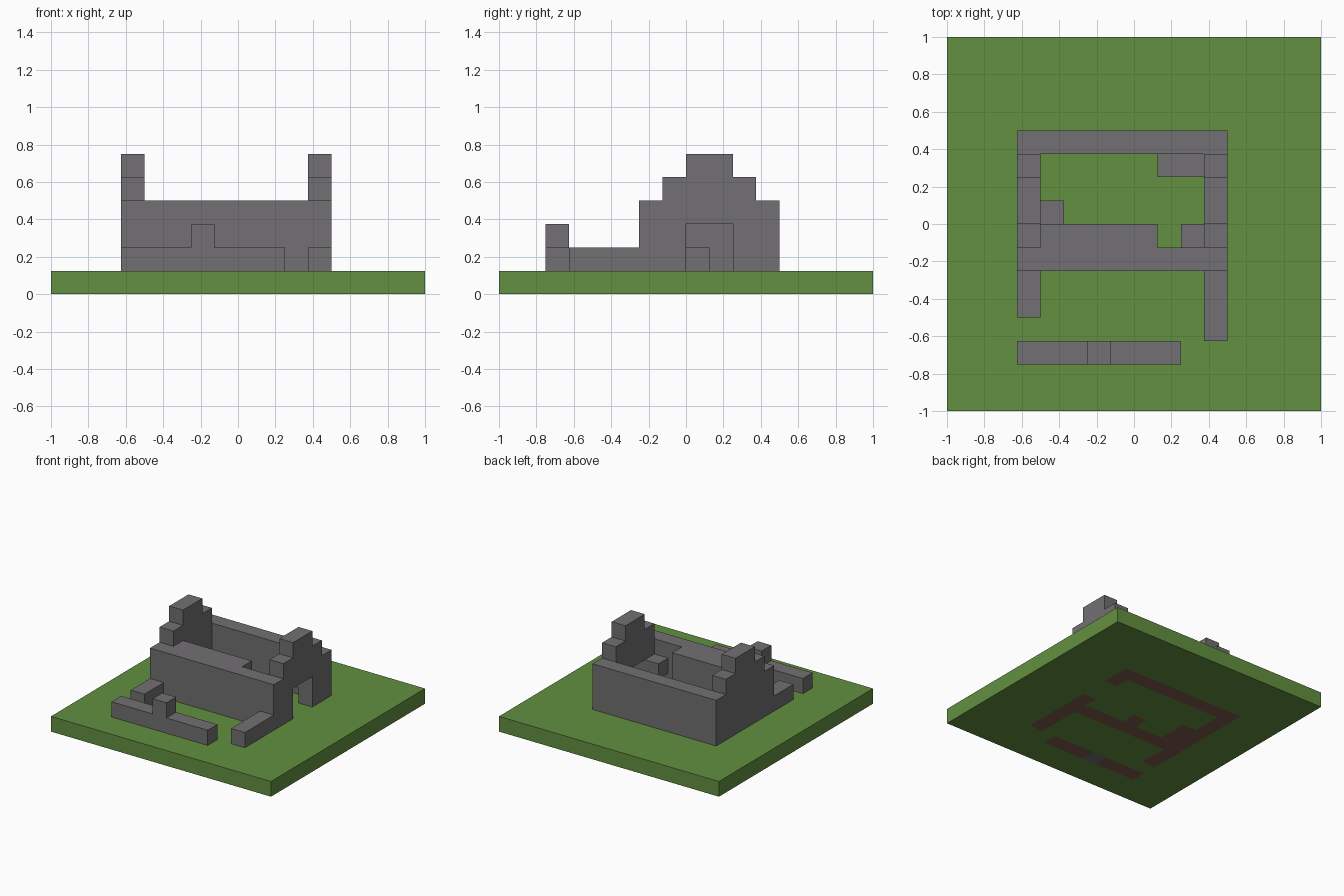
import bpy
import bmesh

U = 0.125  # one block

if "Cube" in bpy.data.objects:
    bpy.data.objects.remove(bpy.data.objects["Cube"], do_unlink=True)


def material(name, color):
    mat = bpy.data.materials.new(name)
    mat.use_nodes = True
    mat.diffuse_color = (*color, 1)
    mat.node_tree.nodes["Principled BSDF"].inputs["Base Color"].default_value = (*color, 1)
    return mat


grass = material("grass_green", (0.122, 0.279, 0.051))
stone = material("stone_grey", (0.168, 0.160, 0.168))
dirt = material("dirt_brown", (0.209, 0.107, 0.076))


def finish(bm, name, mats):
    bmesh.ops.recalc_face_normals(bm, faces=bm.faces)
    bmesh.ops.scale(bm, vec=(U, U, U), verts=bm.verts)
    mesh = bpy.data.meshes.new(name)
    bm.to_mesh(mesh)
    bm.free()
    for mat in mats:
        mesh.materials.append(mat)
    obj = bpy.data.objects.new(name, mesh)
    bpy.context.collection.objects.link(obj)
    return obj


def extrude_x(name, outline, x0, x1):
    """Extrude a (y, z) outline, in blocks, from x0 to x1."""
    bm = bmesh.new()
    face = bm.faces.new([bm.verts.new((x0, y, z)) for y, z in outline])
    ext = bmesh.ops.extrude_face_region(bm, geom=[face], use_keep_orig=True)
    moved = [v for v in ext["geom"] if isinstance(v, bmesh.types.BMVert)]
    bmesh.ops.translate(bm, vec=(x1 - x0, 0, 0), verts=moved)
    return finish(bm, name, [stone])


footings = []  # plan rectangles of the masonry that stands on the ground


def block(name, x0, x1, y0, y1, z0, z1):
    if z0 == 1:
        footings.append((x0, x1, y0, y1))
    return extrude_x(name, [(y0, z0), (y1, z0), (y1, z1), (y0, z1)], x0, x1)


# Stepped side walls, the one on +x with a doorway
steps = [(4, 1), (4, 4), (3, 4), (3, 5), (2, 5), (2, 6),
         (0, 6), (0, 5), (-1, 5), (-1, 4), (-2, 4), (-2, 1)]
doorway = [(0, 1), (0, 3), (2, 3), (2, 1)]
extrude_x("right_side_wall", steps, -5, -4)
extrude_x("left_side_wall", steps + doorway, 3, 4)
footings += [(-5, -4, -2, 4), (3, 4, -2, 0), (3, 4, 2, 4)]

# Front and back walls of the house
block("front_wall", -4, 3, -2, -1, 1, 4)
block("back_wall", -4, 3, 3, 4, 1, 4)

# Upper floor remains and their supports
block("upper_floor", -4, 1, -1, 0, 2, 4)
block("floor_support", -1, 0, -1, 0, 1, 2)
block("corner_support", -4, -3, -1, 0, 1, 2)
block("stair_step", -4, -3, 0, 1, 1, 2)
block("front_ledge", 2, 3, -1, 0, 2, 3)
block("back_ledge", 1, 3, 2, 3, 2, 3)

# Low garden walls
block("right_garden_wall", -5, -4, -4, -2, 1, 2)
block("left_garden_wall", 3, 4, -5, -2, 1, 2)
block("front_garden_wall_right", -5, -2, -6, -5, 1, 2)
block("front_garden_wall_left", -1, 2, -6, -5, 1, 2)
gate_post = block("gate_post", -2, -1, -6, -5, 1, 3)
post_plan = footings[-1]


def inside(p, rect):
    return rect[0] < p.x < rect[1] and rect[2] < p.y < rect[3]


# Ground slab, its underside showing the footings
bm = bmesh.new()
bmesh.ops.create_grid(bm, x_segments=16, y_segments=16, size=8)
ext = bmesh.ops.extrude_face_region(bm, geom=bm.faces[:], use_keep_orig=True)
bmesh.ops.translate(bm, vec=(0, 0, 1),
                    verts=[v for v in ext["geom"] if isinstance(v, bmesh.types.BMVert)])
for f in bm.faces:
    c = f.calc_center_median()
    if c.z < 0.1:
        if inside(c, post_plan):
            f.material_index = 1
        elif any(inside(c, r) for r in footings):
            f.material_index = 2
finish(bm, "ground", [grass, stone, dirt])
